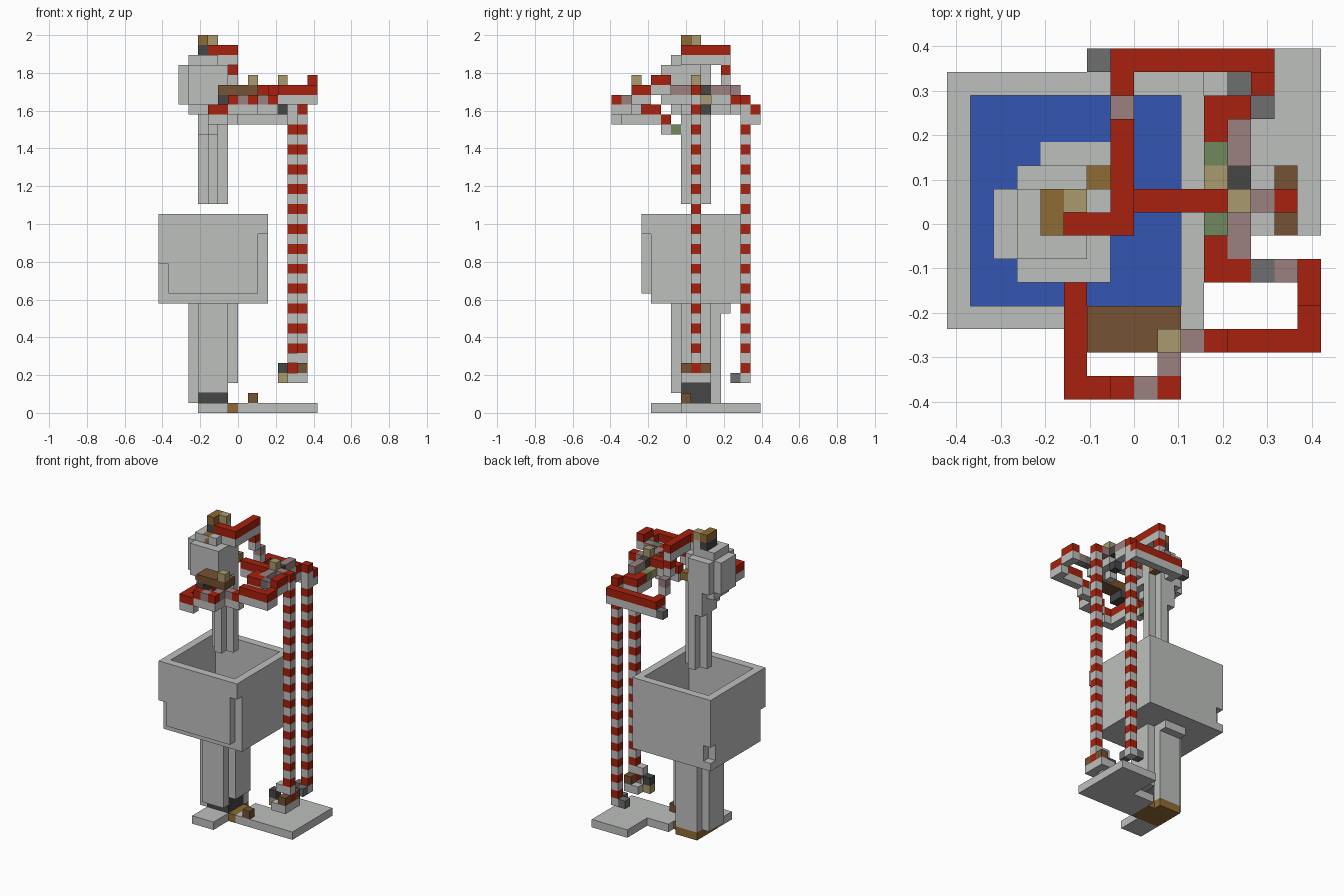
import bpy
import bmesh

old = bpy.data.objects.get("Cube")
if old:
    bpy.data.objects.remove(old, do_unlink=True)

UNIT = 2 / 38
X0, Y0 = -8 * UNIT, -7.5 * UNIT


def material(name, red, green, blue):
    linear = [((c / 255 + 0.055) / 1.055) ** 2.4 for c in (red, green, blue)] + [1]
    mat = bpy.data.materials.new(name)
    mat.use_nodes = True
    mat.diffuse_color = linear
    mat.node_tree.nodes["Principled BSDF"].inputs["Base Color"].default_value = linear
    return mat


GREY = material("light grey", 190, 192, 190)
RED = material("red", 168, 33, 14)
BLUE = material("water blue", 52, 86, 178)
DARK = material("charcoal", 70, 70, 70)
STONE = material("mid grey", 110, 110, 110)
BROWN = material("dark brown", 117, 82, 51)
GOLD = material("golden brown", 143, 107, 51)
TAN = material("tan", 168, 154, 110)
PINK = material("dusty pink", 155, 128, 128)
GREEN = material("moss green", 112, 136, 94)


def box(name, mat, x, y, z):
    """Block over inclusive grid ranges; a single number means one cell."""
    spans = [(s, s) if isinstance(s, int) else s for s in (x, y, z)]
    lo = [s[0] * UNIT for s in spans]
    size = [(s[1] - s[0] + 1) * UNIT for s in spans]
    bm = bmesh.new()
    bmesh.ops.create_cube(bm, size=1)
    for v in bm.verts:
        for a in range(3):
            v.co[a] = lo[a] + (v.co[a] + 0.5) * size[a] + (X0, Y0, 0)[a]
    mesh = bpy.data.meshes.new(name)
    bm.to_mesh(mesh)
    bm.free()
    mesh.materials.append(mat)
    obj = bpy.data.objects.new(name, mesh)
    bpy.context.collection.objects.link(obj)
    return obj


def rail(name, x, y, z, top=RED):
    """Coloured strip lying on a grey strip."""
    box(name, top, x, y, z)
    box(name + "_support", GREY, x, y, z - 1)


# Ground plates
box("ground_plate", GREY, (11, 15), (7, 14), 0)
box("ground_walk", GREY, (8, 10), (7, 10), 0)
box("ground_step", GREY, (4, 6), (4, 6), 0)
box("ground_joint", GOLD, 7, (7, 9), 0)
box("column_foot", GOLD, (4, 6), (7, 10), 0)
box("ground_stump", BROWN, 9, 7, 1)

# Lower column, cross-shaped
box("column_base", DARK, (4, 6), (7, 9), (1, 2))
box("column_core", GREY, (4, 6), (7, 9), (3, 12))
box("column_front", GREY, (4, 6), 6, (2, 12))
box("column_back", GREY, (4, 6), 10, (1, 12))
box("column_right", GREY, 3, (7, 9), (1, 12))
box("column_left", GREY, 7, (7, 9), (3, 12))
box("column_bracket", GREY, (4, 6), 11, 10)

# Open tank with notched corners
box("tank_floor", GREY, (0, 10), (4, 13), 11)
box("tank_right_wall", GREY, 0, (4, 12), (12, 19))
box("tank_left_wall", GREY, 10, (4, 13), (12, 19))
box("tank_back_wall", GREY, (1, 9), 13, (12, 19))
box("tank_back_corner", GREY, 0, 13, (14, 19))
box("tank_front_wall", GREY, (1, 9), 3, (12, 19))
box("tank_front_corner_right", GREY, 0, 3, (15, 19))
box("tank_front_corner_left", GREY, 10, 3, (18, 19))

# Water around the column
box("water_front", BLUE, (1, 9), (4, 5), 12)
box("water_back", BLUE, (1, 9), (11, 12), 12)
box("water_right", BLUE, (1, 2), (6, 10), 12)
box("water_left", BLUE, (8, 9), (6, 10), 12)
for x in (3, 7):
    for y in (6, 10):
        box("water_corner", BLUE, x, y, 12)

# Upper tower and head
box("tower_across", GREY, (4, 6), 8, (21, 30))
box("tower_along", GREY, 5, (7, 9), (21, 30))
box("tower_top", GREY, (4, 5), (7, 9), (28, 30))
box("head_core", GREY, (3, 5), (5, 9), (31, 34))
box("head_front", GREY, 6, (5, 8), (31, 34))
box("head_side", GREY, 2, (6, 8), (31, 34))
box("head_cap", GREY, (3, 5), (6, 8), 35)
box("head_chin", GREY, (3, 5), (6, 8), 30)
box("head_peg", GOLD, 6, 9, 32)
box("crest_block", DARK, 4, (7, 8), 36)
box("crest_bar", GOLD, 4, (7, 8), 37)
box("crest_step", GREY, 5, 8, 36)
box("crest_tip", TAN, 5, 8, 37)
box("crest_brow", GOLD, 4, 6, 35)

# Top arm and its hanging end
rail("top_arm", (5, 7), 7, 36)
rail("top_arm_back", 7, (8, 11), 36)
rail("top_arm_end", 7, 11, 34)
rail("top_arm_tail", 7, 12, 32, PINK)

# Rear rail
rail("rear_rail", (7, 13), 14, 30)
rail("rear_link_right", 7, 13, 30)
rail("rear_link_left", 13, 13, 31)
box("rear_knob", STONE, 6, 14, 29)

# Middle deck
rail("deck_beam", (8, 11), 8, 32)
rail("deck_back", (11, 12), 12, 31)
rail("deck_back_turn", 11, 11, 31)
rail("deck_front", (11, 12), 5, 32)
rail("deck_front_turn", 11, 6, 32)
rail("deck_back_pad", 12, (10, 11), 32, PINK)
rail("deck_front_pad", 12, (6, 7), 32, PINK)
rail("deck_front_leaf", 11, 7, 31, GREEN)
rail("deck_back_leaf", 11, 10, 31, GREEN)
box("deck_tan_block", TAN, 11, 9, 31)
box("deck_post", DARK, 12, 9, 32)
box("deck_post_foot", DARK, 12, 9, 30)
box("deck_hub", GREY, 12, 8, (31, 32))
box("deck_hub_tip", TAN, 12, 8, 33)
box("deck_hub_pad", PINK, 13, 8, 32)

# Front rail, stepping down to the right
rail("front_rail_high", 15, (4, 5), 33)
rail("front_rail_side", 15, (2, 3), 32)
rail("front_rail", (12, 14), 2, 32)
rail("front_rail_step", 11, 2, 31)
rail("front_pad", 10, 2, 31, PINK)
rail("front_turn_pad", 9, 1, 31, PINK)
rail("front_turn", 9, 0, 31)
rail("front_low_pad", 8, 0, 31, PINK)
rail("front_low", 7, 0, 31)
rail("front_lowest", (5, 6), 0, 30)
rail("right_return", 5, (1, 4), 30)
rail("right_return_end", 5, 5, 29)
box("right_return_leaf", GREEN, 5, 6, 28)
box("rail_knob", STONE, 13, 5, 32)
box("rail_pad", PINK, 14, 5, 32)

# Brown seat on the front rail
box("seat", BROWN, (6, 9), (2, 3), 32)
box("seat_support", DARK, 6, (2, 3), 31)
box("seat_tip", TAN, 9, 2, 33)


# Striped poles
def pole(name, x, y, last):
    for z in range(3, last + 1):
        box(name, GREY if z % 2 else RED, x, y, z)


pole("front_pole", 14, 8, 32)
pole("back_pole", 13, 13, 29)
for y in (7, 9):
    box("pole_foot", GREY, 14, y, 3)
    box("pole_foot_cap", BROWN, 14, y, 4)
    box("pole_inner_foot", GREY, 13, y, 3)
box("pole_brace", GREY, 13, 8, 5)
box("pole_brace_end", DARK, 12, 8, 4)
box("pole_brace_tip", TAN, 12, 8, 3)
box("back_pole_foot", STONE, 12, 13, 3)
box("back_pole_toe", STONE, 13, 12, 3)
